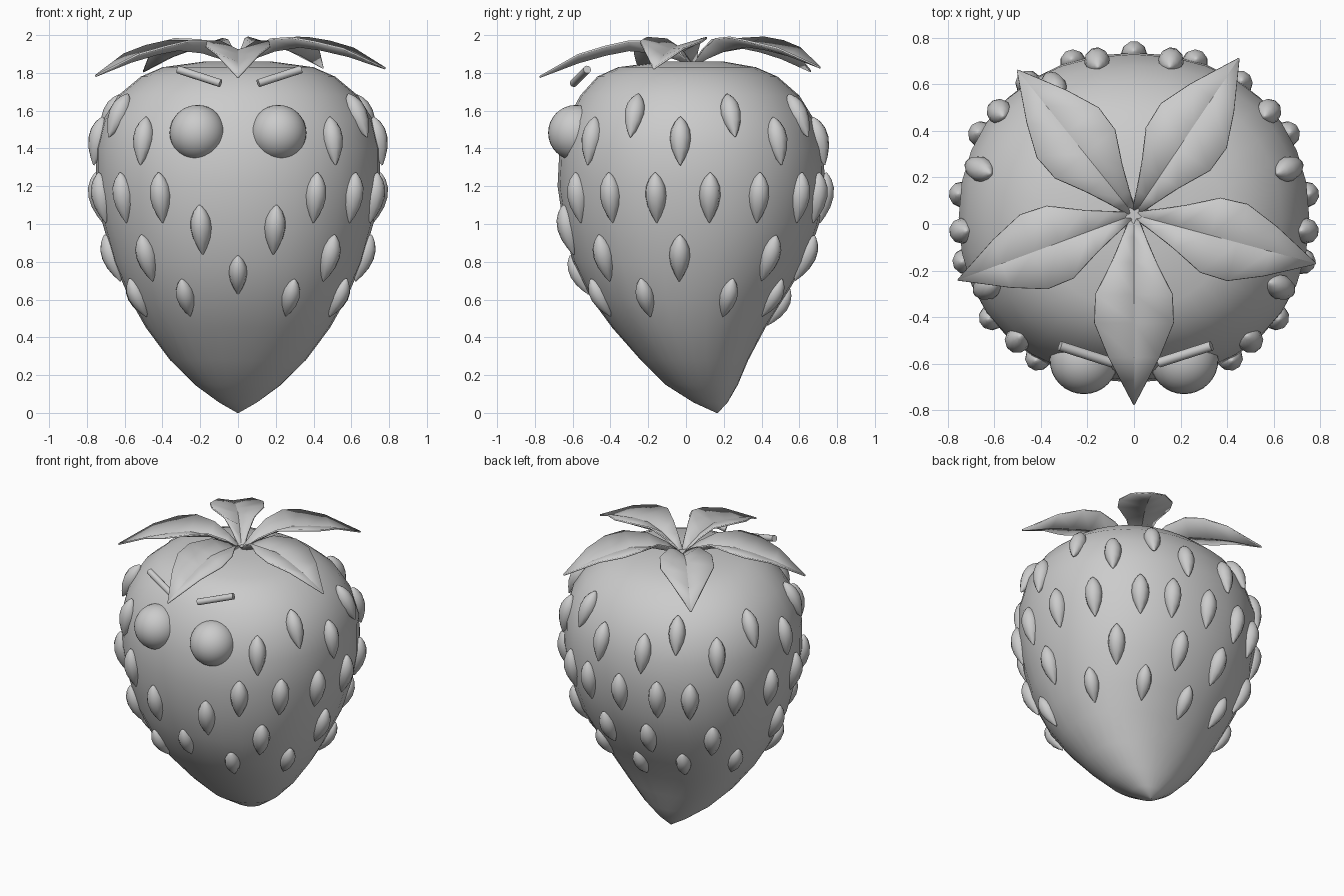
import bpy, bmesh
from math import sin, cos, pi, radians, copysign
from mathutils import Vector, Matrix

if "Cube" in bpy.data.objects:
    bpy.data.objects.remove(bpy.data.objects["Cube"])

# Body cross-sections: z, half width, front y, back y
RINGS = [(0, .004, .161, .169), (.055, .10, .04, .22), (.15, .23, -.11, .275), (.28, .36, -.24, .33),
         (.45, .487, -.39, .42), (.6, .572, -.50, .515), (.8, .66, -.60, .635),
         (1.0, .716, -.65, .705), (1.2, .75, -.68, .735), (1.4, .752, -.67, .728),
         (1.55, .715, -.63, .68), (1.68, .635, -.56, .60), (1.78, .515, -.47, .485),
         (1.83, .40, -.36, .37), (1.86, .18, -.13, .2)]


def soft(v):
    """Makes the round cross-section very slightly squarish."""
    return copysign(abs(v) ** .93, v)


def surf(t, z):
    """Point on the body at angle t (0 = front, 90 = right) and height z."""
    for a, b in zip(RINGS, RINGS[1:]):
        if z <= b[0]:
            break
    k = (z - a[0]) / (b[0] - a[0])
    rx, f, r = (a[i] + (b[i] - a[i]) * k for i in (1, 2, 3))
    t = radians(t)
    return Vector((rx * soft(sin(t)), (f + r) / 2 - (r - f) / 2 * soft(cos(t)), z))


def finish(name, bm, angle=40):
    bmesh.ops.recalc_face_normals(bm, faces=bm.faces)
    me = bpy.data.meshes.new(name)
    bm.to_mesh(me)
    bm.free()
    ob = bpy.data.objects.new(name, me)
    bpy.context.collection.objects.link(ob)
    bpy.ops.object.select_all(action='DESELECT')
    ob.select_set(True)
    bpy.context.view_layer.objects.active = ob
    bpy.ops.object.shade_smooth_by_angle(angle=radians(angle))
    return ob


def loft(bm, loops):
    """Skin closed loops of points and cap both ends."""
    rows = [[bm.verts.new(p) for p in loop] for loop in loops]
    n = len(rows[0])
    for a, b in zip(rows, rows[1:]):
        for i in range(n):
            j = (i + 1) % n
            bm.faces.new((a[i], a[j], b[j], b[i]))
    bm.faces.new(rows[0][::-1])
    bm.faces.new(rows[-1])


# Fruit body
bm = bmesh.new()
loft(bm, [[surf(360 * i / 32, r[0]) for i in range(32)] for r in RINGS])
finish("fruit_body", bm, 60)

# Seeds: teardrops laid on the body, (height, scale, angles mirrored left/right)
ROWS = [(1.575, .95, (64, 108, 152)), (1.44, .97, (41, 86, 130, 169)),
        (1.14, 1, (32, 54, 76, 97, 119, 144, 161, 180)), (.97, 1, (14.5,)),
        (.82, .97, (45, 86, 131, 168)), (.73, .85, (0,)),
        (.61, .85, (27, 66, 113, 150)), (.56, .85, (180,))]
SEED = [(-.135, .003), (-.095, .026), (-.045, .047), (.01, .057), (.06, .052), (.1, .034), (.122, .016), (.134, .003)]
bm = bmesh.new()
for z, s, angles in ROWS:
    for t in angles:
        for a in ((t,) if t in (0, 180) else (t, -t)):
            p = surf(a, z)
            up = (surf(a, z + .08) - surf(a, z - .08)).normalized()
            side = surf(a + 6, z) - surf(a - 6, z)
            side = (side - up * side.dot(up)).normalized()
            out = side.cross(up)
            loft(bm, [[p + s * (up * h + side * r * cos(i * pi / 5) + out * r * sin(i * pi / 5))
                       for i in range(10)] for h, r in SEED])
finish("seeds", bm, 50)

# Eyes and slanted brows
for sx, label in ((-1, "left"), (1, "right")):
    bm = bmesh.new()
    bmesh.ops.create_uvsphere(bm, u_segments=32, v_segments=16, radius=.147,
                              matrix=Matrix.Translation((sx * .215, -.583, 1.483)))
    finish(label + "_eye", bm)
    a, b = Vector((sx * .10 + .007, -.595, 1.745)), Vector((sx * .325 + .007, -.523, 1.818))
    bm = bmesh.new()
    rot = (b - a).to_track_quat('Z', 'Y').to_matrix().to_4x4()
    bmesh.ops.create_cone(bm, cap_ends=True, segments=12, radius1=.021, radius2=.021,
                          depth=(b - a).length, matrix=Matrix.Translation((a + b) / 2) @ rot)
    finish(label + "_brow", bm)

# Leaf crown: five arched, keeled leaves, (tip x, tip y, tip lift)
LEAF = [(0, .012, 1.84, 1.843), (.12, .05, 1.864, 1.905), (.25, .095, 1.895, 1.955),
        (.42, .165, 1.908, 1.955), (.57, .17, 1.884, 1.928), (.75, .11, 1.843, 1.883),
        (1, .003, 1.778, 1.779)]   # fraction, half width, rib z, edge z
base = Vector((0, .04, 0))
bm = bmesh.new()
for x, y, lift in ((0, -.775, 0), (.78, -.17, .045), (.45, .71, .05), (-.5, .66, .03), (-.755, -.24, .005)):
    d = Vector((x, y, 0)) - base
    n = Vector((-d.y, d.x, 0)).normalized()
    rows = []
    for f, w, rib, edge in LEAF:
        c = base + d * f
        up = Vector((0, 0, lift * f + .012 * (f > .1) * (f < 1)))
        rows.append([bm.verts.new(c + n * w * k + up + Vector((0, 0, edge if k else rib)))
                     for k in (-1, 0, 1)])
    for a, b in zip(rows, rows[1:]):
        for i in (0, 1):
            bm.faces.new((a[i], a[i + 1], b[i + 1], b[i]))
leaves = finish("leaf_crown", bm, 22)
mod = leaves.modifiers.new("thickness", 'SOLIDIFY')
mod.thickness = .01
mod.offset = 0
